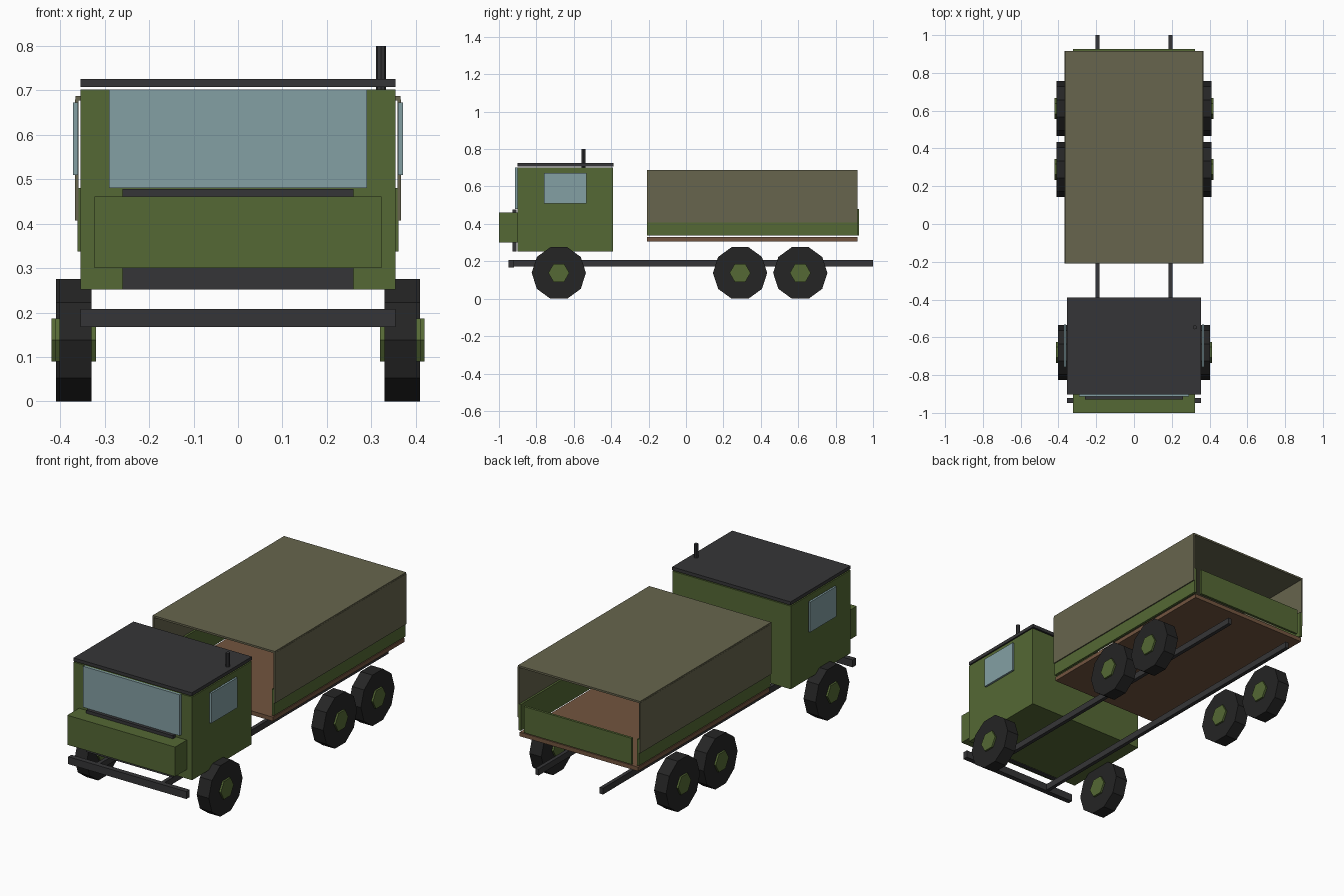
import bpy
from math import pi

if "Cube" in bpy.data.objects:
    bpy.data.objects.remove(bpy.data.objects["Cube"])


def material(name, rgb):
    m = bpy.data.materials.new(name)
    m.diffuse_color = (*rgb, 1)
    m.use_nodes = True
    m.node_tree.nodes["Principled BSDF"].inputs["Base Color"].default_value = m.diffuse_color
    return m


GREEN = material("green_paint", (0.09, 0.14, 0.035))
CANVAS = material("canvas", (0.135, 0.13, 0.075))
GLASS = material("glass", (0.23, 0.35, 0.37))
DARK = material("dark_metal", (0.036, 0.036, 0.038))
WOOD = material("wood", (0.17, 0.09, 0.05))
RUBBER = material("rubber", (0.018, 0.018, 0.018))


def box(name, x, y, z, mat):
    """Box from (min, max) ranges."""
    bpy.ops.mesh.primitive_cube_add(size=1)
    ob = bpy.context.object
    ob.name = name
    ob.location = [(r[0] + r[1]) / 2 for r in (x, y, z)]
    ob.scale = [r[1] - r[0] for r in (x, y, z)]
    bpy.ops.object.transform_apply(location=True, rotation=False, scale=True)
    ob.data.materials.append(mat)
    return ob


def pair(name, x, y, z, mat):
    """Box on both sides of the vehicle."""
    box(name + "_right", x, y, z, mat)
    box(name + "_left", (-x[1], -x[0]), y, z, mat)


def disc(name, sides, radius, width, loc, mat):
    """Faceted cylinder with its axis along x and a corner pointing along y."""
    bpy.ops.mesh.primitive_cylinder_add(vertices=sides, radius=radius, depth=width,
                                        location=loc, rotation=(0, pi / 2, 0))
    ob = bpy.context.object
    ob.name = name
    for v in ob.data.vertices:  # turn a vertex onto the local y axis
        v.co.x, v.co.y = -v.co.y, v.co.x
    # primitive starts with a vertex on local y; after the turn it lies on x,
    # so turn back when the side count needs it
    for v in ob.data.vertices:
        v.co.x, v.co.y = v.co.y, -v.co.x
    ob.data.materials.append(mat)


# chassis
pair("chassis_rail", (0.183, 0.203), (-0.93, 1.0), (0.172, 0.206), DARK)
box("bumper", (-0.354, 0.354), (-0.948, -0.92), (0.168, 0.208), DARK)

# cab
box("cab", (-0.355, 0.355), (-0.90, -0.39), (0.252, 0.702), GREEN)
box("cab_roof", (-0.355, 0.355), (-0.902, -0.388), (0.708, 0.726), DARK)
box("windshield", (-0.29, 0.29), (-0.913, -0.899), (0.48, 0.702), GLASS)
box("grille", (-0.26, 0.26), (-0.928, -0.906), (0.252, 0.478), DARK)
box("nose", (-0.323, 0.323), (-1.0, -0.90), (0.301, 0.461), GREEN)
pair("side_window", (0.36, 0.371), (-0.758, -0.533), (0.51, 0.673), GLASS)

# exhaust stack
bpy.ops.mesh.primitive_cylinder_add(vertices=8, radius=0.011, depth=0.12,
                                    location=(0.322, -0.547, 0.74))
bpy.context.object.name = "exhaust_stack"
bpy.context.object.data.materials.append(DARK)

# cargo bed with canvas cover, open at both ends
box("bed_floor", (-0.355, 0.355), (-0.208, 0.917), (0.307, 0.329), WOOD)
pair("side_board", (0.348, 0.361), (-0.208, 0.917), (0.338, 0.48), GREEN)
box("tailgate", (-0.323, 0.323), (0.913, 0.926), (0.338, 0.48), GREEN)
pair("canvas_side", (0.359, 0.367), (-0.208, 0.917), (0.407, 0.68), CANVAS)
box("canvas_top", (-0.366, 0.366), (-0.208, 0.917), (0.678, 0.688), CANVAS)

# wheels: decagon tyres, hexagon hubs
for axle, (x, y) in {"front": (0.366, -0.68), "middle": (0.374, 0.289), "rear": (0.374, 0.611)}.items():
    for side, s in (("right", 1), ("left", -1)):
        disc(f"{axle}_tyre_{side}", 10, 0.145, 0.072, (s * x, y, 0.138), RUBBER)
        disc(f"{axle}_hub_{side}", 6, 0.056, 0.092, (s * x, y, 0.138), GREEN)
